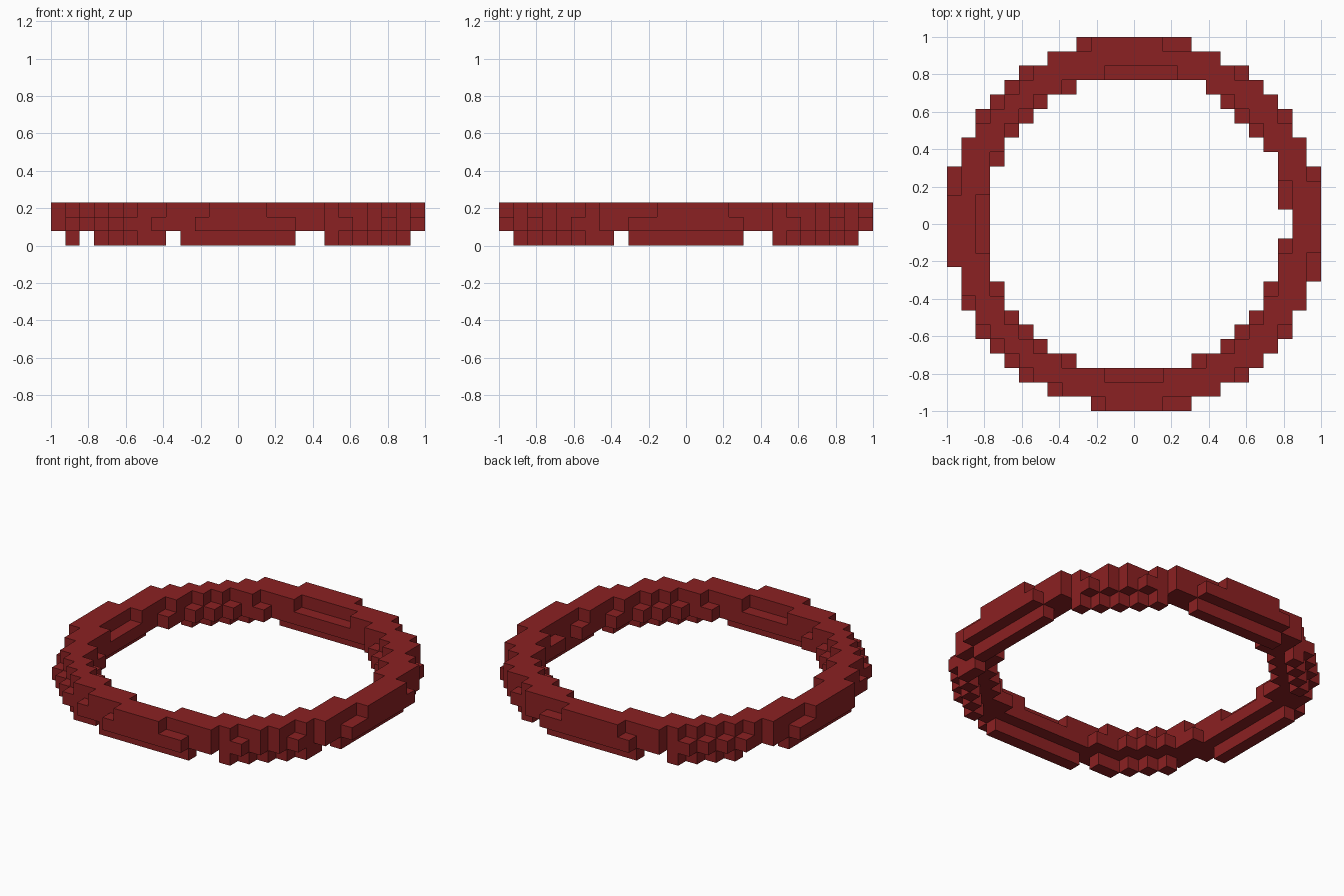
import bpy
import bmesh
from mathutils import Vector

cube = bpy.data.objects.get("Cube")
if cube:
    bpy.data.objects.remove(cube, do_unlink=True)

HALF = 13            # ring radius in blocks
SIZE = 1 / HALF      # block edge length

# Blocks chipped out of, or added to, the regular ring
MID_GAPS = {(-3.5, -12.5), (-12.5, -3.5), (4.5, 9.5), (9.5, 4.5),
            (10.5, 0.5), (10.5, -0.5)}
TOP_GAPS = {(2.5, 12.5), (2.5, -12.5), (-2.5, -12.5), (12.5, -2.5),
            (-12.5, 2.5), (-5.5, -11.5), (-11.5, -5.5),
            (2.5, 10.5), (10.5, 2.5)}
BASE_EXTRA = {(-5.5, -10.5), (10.5, -5.5)}


def in_base(x, y):
    """Four straight bars joined by diagonal runs of single blocks."""
    a, b = abs(x), abs(y)
    bar = max(a, b) == 11.5 and min(a, b) < 4
    diagonal = a + b == 17 and min(a, b) > 6 and x > -10
    return bar or diagonal or (x, y) in BASE_EXTRA


def in_middle(x, y):
    """Widest layer of the ring."""
    return 110 < x * x + y * y < 169 and (x, y) not in MID_GAPS


def in_top(x, y):
    """Narrower layer with its stepped corners trimmed."""
    r2 = x * x + y * y
    trimmed = x < 0 and {abs(x), abs(y)} == {8.5, 9.5}
    return 116 < r2 < 163 and not trimmed and (x, y) not in TOP_GAPS


# Collect the filled blocks of every layer
cells = set()
for z, rule in enumerate((in_base, in_middle, in_top)):
    for i in range(-HALF, HALF):
        for j in range(-HALF, HALF):
            if rule(i + 0.5, j + 0.5):
                cells.add((i, j, z))

# Emit only the exposed block faces
bm = bmesh.new()
for cell in cells:
    centre = Vector(cell) + Vector((0.5, 0.5, 0.5))
    for axis in range(3):
        for sign in (-1, 1):
            neighbour = list(cell)
            neighbour[axis] += sign
            if tuple(neighbour) in cells:
                continue
            n, u, v = Vector(), Vector(), Vector()
            n[axis] = sign / 2
            u[(axis + 1) % 3] = 0.5
            v[(axis + 2) % 3] = sign / 2
            corners = (-u - v, u - v, u + v, -u + v)
            bm.faces.new([bm.verts.new((centre + n + c) * SIZE) for c in corners])
bmesh.ops.remove_doubles(bm, verts=bm.verts, dist=SIZE / 100)

mesh = bpy.data.meshes.new("block_ring")
bm.to_mesh(mesh)
bm.free()

# Single dark red material
red = bpy.data.materials.new("dark_red")
red.use_nodes = True
colour = (0.26, 0.015, 0.016, 1)
red.diffuse_color = colour
red.node_tree.nodes["Principled BSDF"].inputs["Base Color"].default_value = colour
mesh.materials.append(red)

ring = bpy.data.objects.new("block_ring", mesh)
bpy.context.collection.objects.link(ring)
